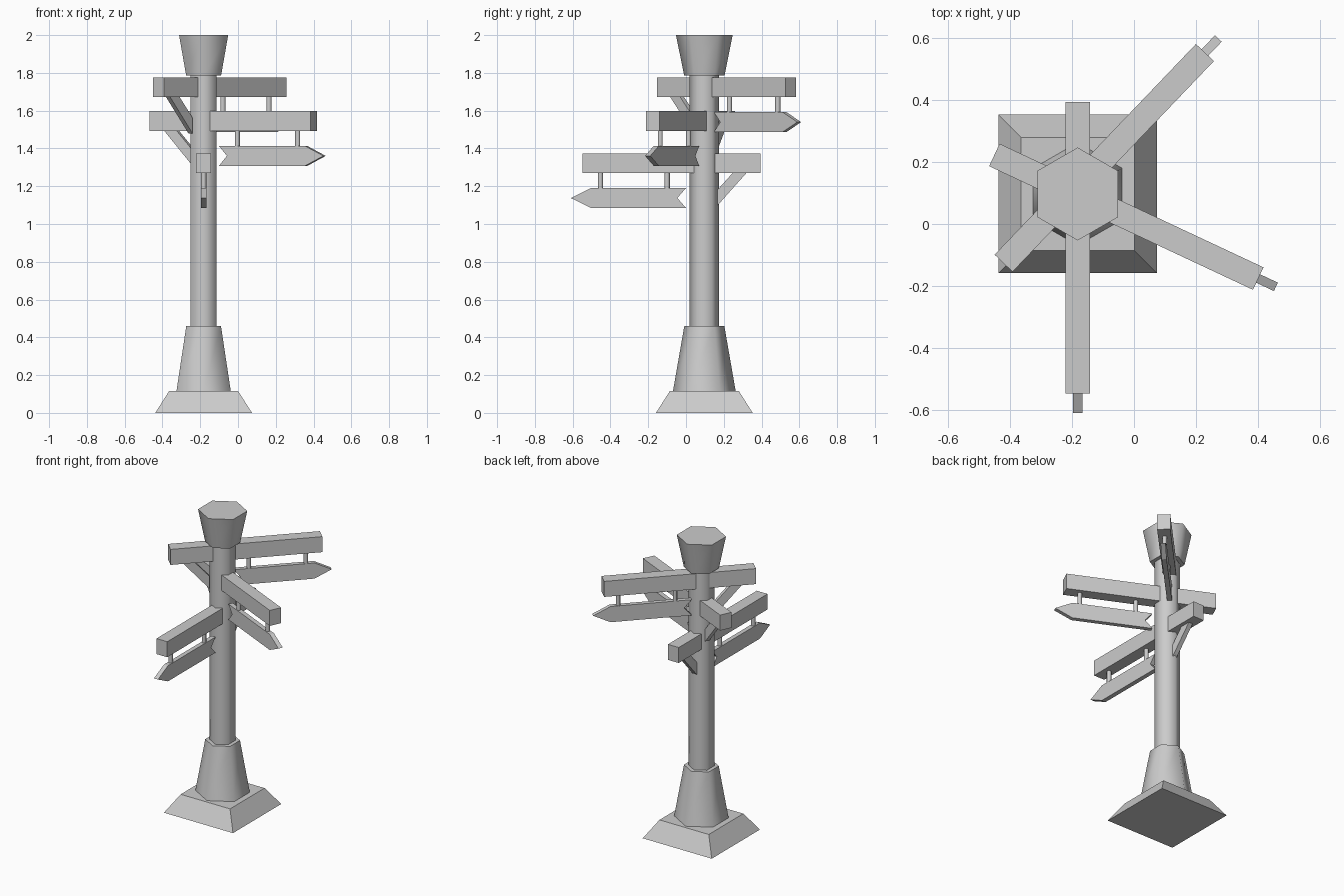
import bpy, bmesh
from math import sin, cos, pi, radians
from mathutils import Matrix, Vector

if "Cube" in bpy.data.objects:
    bpy.data.objects.remove(bpy.data.objects["Cube"], do_unlink=True)

grey = bpy.data.materials.new("light grey")
grey.use_nodes = True
COLOR = (0.6, 0.6, 0.6, 1)
grey.diffuse_color = COLOR
grey.node_tree.nodes["Principled BSDF"].inputs["Base Color"].default_value = COLOR

CENTRE = Vector((-0.182, 0.097, 0))


def finish(name, bm, matrix, smooth=False):
    bmesh.ops.recalc_face_normals(bm, faces=bm.faces)
    me = bpy.data.meshes.new(name)
    bm.to_mesh(me)
    bm.free()
    me.materials.append(grey)
    ob = bpy.data.objects.new(name, me)
    bpy.context.collection.objects.link(ob)
    ob.matrix_world = matrix
    if smooth:
        bpy.ops.object.select_all(action='DESELECT')
        ob.select_set(True)
        bpy.context.view_layer.objects.active = ob
        bpy.ops.object.shade_smooth_by_angle(angle=radians(65))
    return ob


def frustum(name, sides, r0, r1, z0, z1, matrix, turn=pi / 2, smooth=True):
    """Closed tapered prism, with its first corner at angle turn."""
    bm = bmesh.new()
    rings = []
    for r, z in ((r0, z0), (r1, z1)):
        rings.append([bm.verts.new((r * cos(turn + 2 * pi * i / sides),
                                    r * sin(turn + 2 * pi * i / sides), z))
                      for i in range(sides)])
    low, high = rings
    bm.faces.new(low)
    bm.faces.new(high)
    for i in range(sides):
        j = (i + 1) % sides
        bm.faces.new((low[i], low[j], high[j], high[i]))
    return finish(name, bm, matrix, smooth)


def slab(name, outline, width, matrix):
    """Outline in the local x-z plane, extruded evenly across y."""
    bm = bmesh.new()
    face = bm.faces.new([bm.verts.new((x, -width / 2, z)) for x, z in outline])
    new = bmesh.ops.extrude_face_region(bm, geom=[face])["geom"]
    bmesh.ops.translate(bm, vec=(0, width, 0),
                        verts=[v for v in new if isinstance(v, bmesh.types.BMVert)])
    return finish(name, bm, matrix)


# Post, from the ground up
post = Matrix.Translation(CENTRE)
root2 = 2 ** 0.5
frustum("base_plinth", 4, 0.256 * root2, 0.183 * root2, 0, 0.115, post, pi / 4, False)
frustum("post_foot", 6, 0.166, 0.106, 0.115, 0.46, post)
frustum("post_shaft", 6, 0.079, 0.079, 0.46, 1.787, post)
frustum("post_cap", 6, 0.107, 0.15, 1.787, 2.0, post)


def sign_arm(label, angle, top, shift=(0, 0)):
    """Beam through the post with a brace behind and a hanging arrow board in front."""
    m = (Matrix.Translation(CENTRE + Vector((*shift, top)))
         @ Matrix.Rotation(radians(angle), 4, 'Z'))
    under, board_top, board_low = -0.104, -0.184, -0.289
    mid = (board_top + board_low) / 2
    slab(label + "_beam", [(-0.297, under), (0.644, under), (0.644, 0), (-0.297, 0)], 0.08, m)
    slab(label + "_brace", [(-0.223, under), (-0.15, under), (-0.05, -0.215),
                            (-0.05, -0.298)], 0.03, m)
    slab(label + "_board", [(0.097, board_low), (0.6, board_low), (0.707, mid),
                            (0.6, board_top), (0.097, board_top), (0.143, mid)], 0.03, m)
    for n, x in (("inner", 0.197), ("outer", 0.55)):
        frustum(label + "_hanger_" + n, 8, 0.014, 0.014, board_top - 0.01, under + 0.01,
                m @ Matrix.Translation((x, 0, 0)))


sign_arm("top_sign", 46.3, 1.776, (-0.034, -0.009))
sign_arm("middle_sign", -25.1, 1.597)
sign_arm("lower_sign", -90, 1.374)
